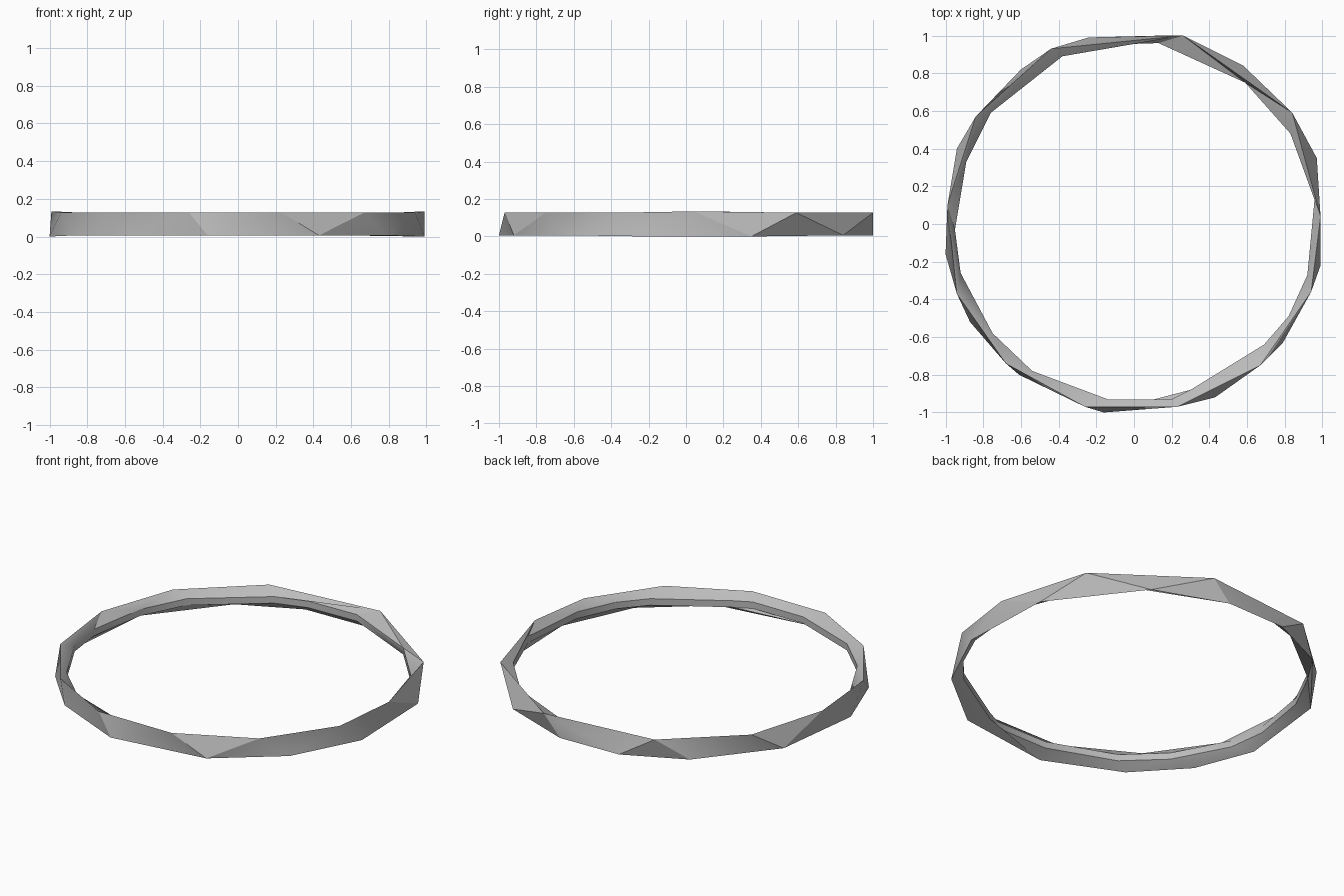
import bpy
import bmesh
from math import atan2, tau

cube = bpy.data.objects.get("Cube")
if cube:
    bpy.data.objects.remove(cube, do_unlink=True)

# Plan outlines of the faceted ring, as (x, y)
TOP_RIM = [(.99, .04), (.84, .59), (.26, 1), (-.44, .93), (-.84, .57), (-.99, .1),
           (-.94, -.37), (-.68, -.74), (-.26, -.97), (.23, -.97), (.67, -.75), (.94, -.36)]
BOTTOM_RIM = [(.97, .35), (.58, .84), (.15, 1), (-.24, .99), (-.6, .82), (-.94, .4),
              (-1, -.16), (-.87, -.52), (-.61, -.8), (-.16, -1), (.43, -.92),
              (.79, -.63), (.99, -.22)]
INNER_RIDGE = [(.96, .15), (.83, .48), (.59, .75), (.13, .96), (-.19, .95), (-.38, .89),
               (-.76, .59), (-.89, .33), (-.95, -.03), (-.92, -.26), (-.75, -.58),
               (-.54, -.78), (-.14, -.93), (.2, -.93), (.3, -.88), (.69, -.64),
               (.82, -.49), (.92, -.27)]


def angle(vert):
    return atan2(vert.co.y, vert.co.x) % tau


def add_loop(bm, outline, z, side_shift=0):
    """Place an outline at height z; its far left and right points shift a little."""
    verts = [bm.verts.new((x, y, z + (side_shift if abs(x) > .95 else 0)))
             for x, y in outline]
    return sorted(verts, key=angle)


def zip_loops(bm, a, b):
    """Join two loops of different counts with a band of triangles."""
    def next_angle(loop, i):
        return angle(loop[(i + 1) % len(loop)]) + tau * ((i + 1) // len(loop))

    i = j = 0
    while i < len(a) or j < len(b):
        step_a = j >= len(b) or (i < len(a) and next_angle(a, i) <= next_angle(b, j))
        p, q = a[i % len(a)], b[j % len(b)]
        if step_a:
            i += 1
            bm.faces.new((p, a[i % len(a)], q))
        else:
            j += 1
            bm.faces.new((p, b[j % len(b)], q))


# Material
grey = bpy.data.materials.new("plain grey")
grey.use_nodes = True
grey.diffuse_color = (.5, .5, .5, 1)
grey.node_tree.nodes["Principled BSDF"].inputs["Base Color"].default_value = (.5, .5, .5, 1)

# Ring: outer wall, sloped upper band, inner wall, sloped lower band
bm = bmesh.new()
loops = [add_loop(bm, BOTTOM_RIM, .006, -.006),
         add_loop(bm, TOP_RIM, .127, .007),
         add_loop(bm, INNER_RIDGE, .085),
         add_loop(bm, INNER_RIDGE, .045)]
for k, loop in enumerate(loops):
    zip_loops(bm, loop, loops[(k + 1) % len(loops)])
bmesh.ops.recalc_face_normals(bm, faces=bm.faces)

mesh = bpy.data.meshes.new("ring_band")
bm.to_mesh(mesh)
bm.free()
mesh.materials.append(grey)
ring = bpy.data.objects.new("ring_band", mesh)
bpy.context.collection.objects.link(ring)

# Soft facets with crisp rims
bpy.ops.object.select_all(action='DESELECT')
ring.select_set(True)
bpy.context.view_layer.objects.active = ring
bpy.ops.object.shade_smooth_by_angle(angle=.5)
